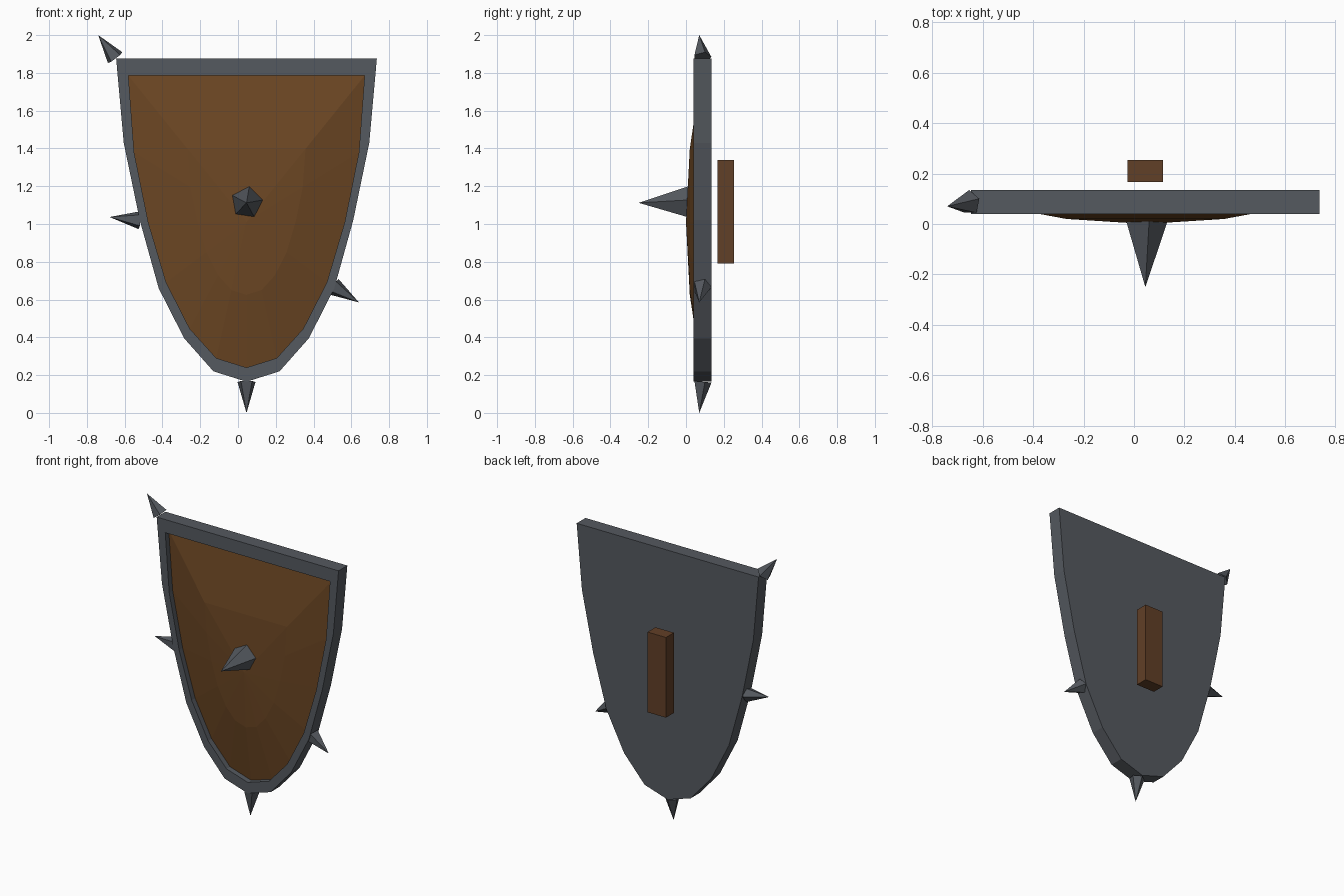
import bpy, bmesh
from math import cos, sin, pi
from mathutils import Vector

if "Cube" in bpy.data.objects:
    bpy.data.objects.remove(bpy.data.objects["Cube"])

CX = 0.045  # shield centre line


def material(name, rgb):
    m = bpy.data.materials.new(name)
    m.diffuse_color = (*rgb, 1)
    m.use_nodes = True
    m.node_tree.nodes["Principled BSDF"].inputs["Base Color"].default_value = m.diffuse_color
    return m


STEEL = material("dark_steel", (0.09, 0.10, 0.115))
WOOD = material("wood", (0.15, 0.062, 0.017))
GRIP = material("grip_wood", (0.12, 0.05, 0.02))


def finish(name, bm, mat):
    bmesh.ops.recalc_face_normals(bm, faces=bm.faces)
    me = bpy.data.meshes.new(name)
    bm.to_mesh(me)
    bm.free()
    me.materials.append(mat)
    ob = bpy.data.objects.new(name, me)
    bpy.context.collection.objects.link(ob)
    return ob


def outline(half):
    """Mirror (half width, z) points into a closed loop; last point is the tip."""
    return ([(CX + w, z) for w, z in half] +
            [(CX - w, z) for w, z in reversed(half[:-1])])


def ring(bm, pts, y):
    return [bm.verts.new((x, y, z)) for x, z in pts]


def bridge(bm, a, b):
    for i in range(len(a)):
        j = (i + 1) % len(a)
        bm.faces.new((a[i], a[j], b[j], b[i]))


outer = outline([(0.69, 1.875), (0.65, 1.43), (0.565, 1.02), (0.465, 0.66),
                 (0.33, 0.395), (0.175, 0.22), (0, 0.165)])
inner = outline([(0.625, 1.785), (0.595, 1.38), (0.52, 1.01), (0.425, 0.69),
                 (0.30, 0.445), (0.16, 0.29), (0, 0.24)])

# Steel body: flat back, outer wall, front border and recess wall
bm = bmesh.new()
loops = [ring(bm, outer, 0.135), ring(bm, outer, 0.04),
         ring(bm, inner, 0.04), ring(bm, inner, 0.08)]
for a, b in zip(loops, loops[1:]):
    bridge(bm, a, b)
bm.faces.new(loops[0])
bm.faces.new(loops[-1])
finish("shield_frame", bm, STEEL)

# Domed wooden front panel
bm = bmesh.new()
mid = [(CX + (x - CX) * 0.5, 1.01 + (z - 1.01) * 0.5) for x, z in inner]
edge, middle = ring(bm, inner, 0.078), ring(bm, mid, 0.02)
bridge(bm, edge, middle)
apex = bm.verts.new((CX, 0.0, 1.01))
for i in range(len(middle)):
    bm.faces.new((middle[i], middle[(i + 1) % len(middle)], apex))
finish("wood_panel", bm, WOOD)

# Back grip
bm = bmesh.new()
bmesh.ops.create_cube(bm, size=1)
for v in bm.verts:
    v.co = Vector((CX + v.co.x * 0.14, 0.21 + v.co.y * 0.086, 1.065 + v.co.z * 0.55))
finish("back_grip", bm, GRIP)


def spike(name, base, tip, radius, up):
    """Five-sided spike; one base corner points along 'up'."""
    base, tip = Vector(base), Vector(tip)
    axis = (tip - base).normalized()
    u = Vector(up)
    u = (u - axis * u.dot(axis)).normalized()
    w = axis.cross(u)
    bm = bmesh.new()
    vs = [bm.verts.new(base + radius * (cos(2 * pi * i / 5) * u + sin(2 * pi * i / 5) * w))
          for i in range(5)]
    top = bm.verts.new(tip)
    bm.faces.new(vs)
    for i in range(5):
        bm.faces.new((vs[i], vs[(i + 1) % 5], top))
    finish(name, bm, STEEL)


# Boss spike and the spikes around the edge
spike("boss_spike", (0.047, 0.02, 1.113), (0.045, -0.25, 1.112), 0.09, (0.15, 0, 1))
for name, base, tip in [
        ("corner_spike", (-0.65, 0.085, 1.88), (-0.74, 0.07, 2.0)),
        ("left_spike", (-0.52, 0.085, 1.02), (-0.68, 0.07, 1.037)),
        ("right_spike", (0.507, 0.085, 0.668), (0.64, 0.07, 0.585)),
        ("bottom_spike", (CX, 0.085, 0.165), (CX, 0.07, 0.0))]:
    spike(name, base, tip, 0.05, (0, 1, 0))
